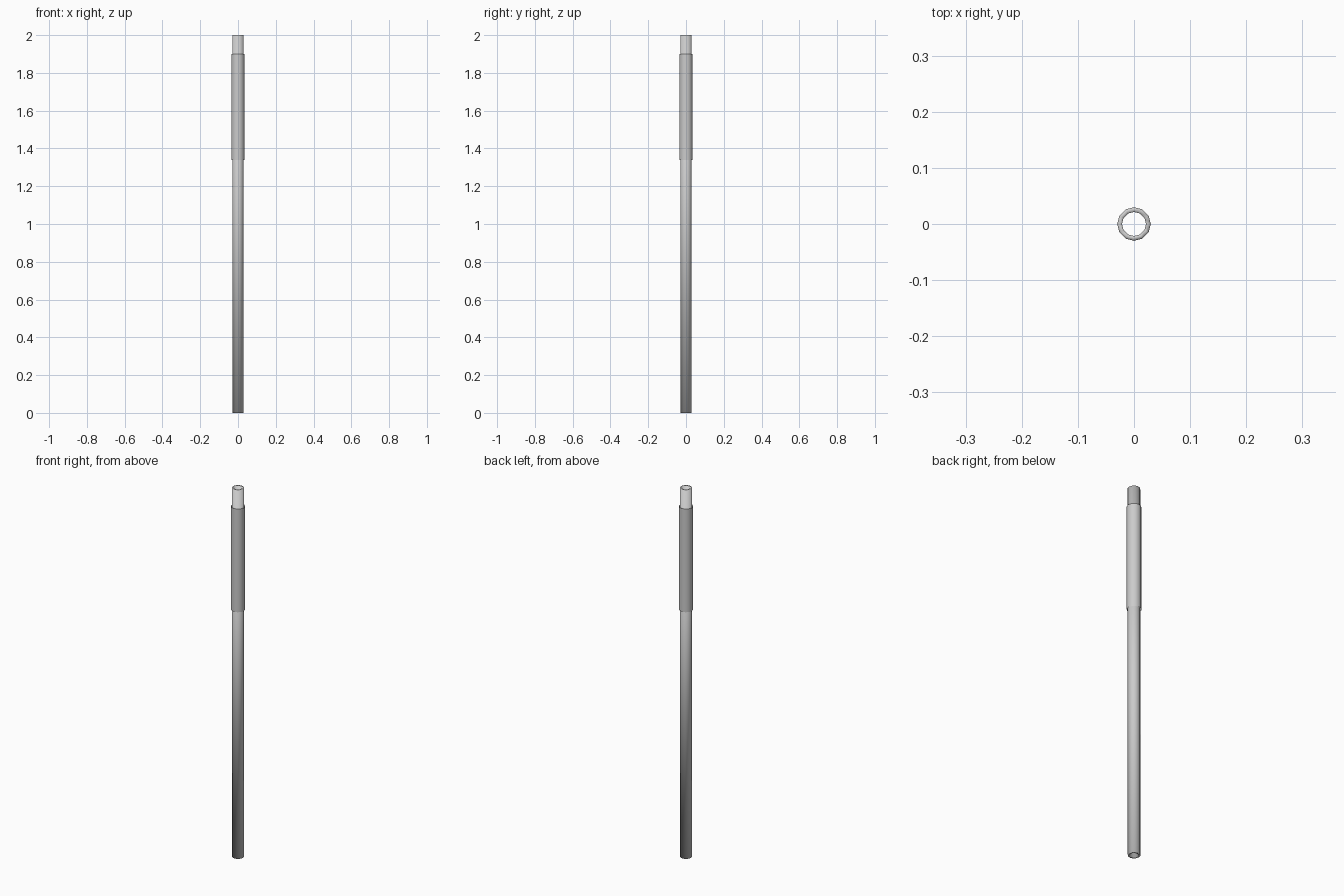
import bpy
from math import cos, sin, tau

if "Cube" in bpy.data.objects:
    bpy.data.objects.remove(bpy.data.objects["Cube"])

SIDES = 12


def lathe(name, profile, closed):
    """Revolve (radius, z) points about the z axis, smooth shaded."""
    n = len(profile)
    verts = [(r * cos(tau * i / SIDES), r * sin(tau * i / SIDES), z)
             for r, z in profile for i in range(SIDES)]
    faces = []
    for k in range(n if closed else n - 1):
        a, b = k * SIDES, (k + 1) % n * SIDES
        for i in range(SIDES):
            j = (i + 1) % SIDES
            faces.append((a + i, a + j, b + j, b + i))
    mesh = bpy.data.meshes.new(name)
    mesh.from_pydata(verts, [], faces)
    mesh.shade_smooth()
    obj = bpy.data.objects.new(name, mesh)
    bpy.context.collection.objects.link(obj)
    return obj


# Hollow pipe with thick wall, rims softened by shared normals
lathe("pipe", [(0.03, 0), (0.03, 2), (0.0215, 2), (0.0215, 0)], True)

# Thin open grip sleeve standing just off the pipe
lathe("grip_sleeve", [(0.0352, 1.34), (0.0352, 1.9)], False)
